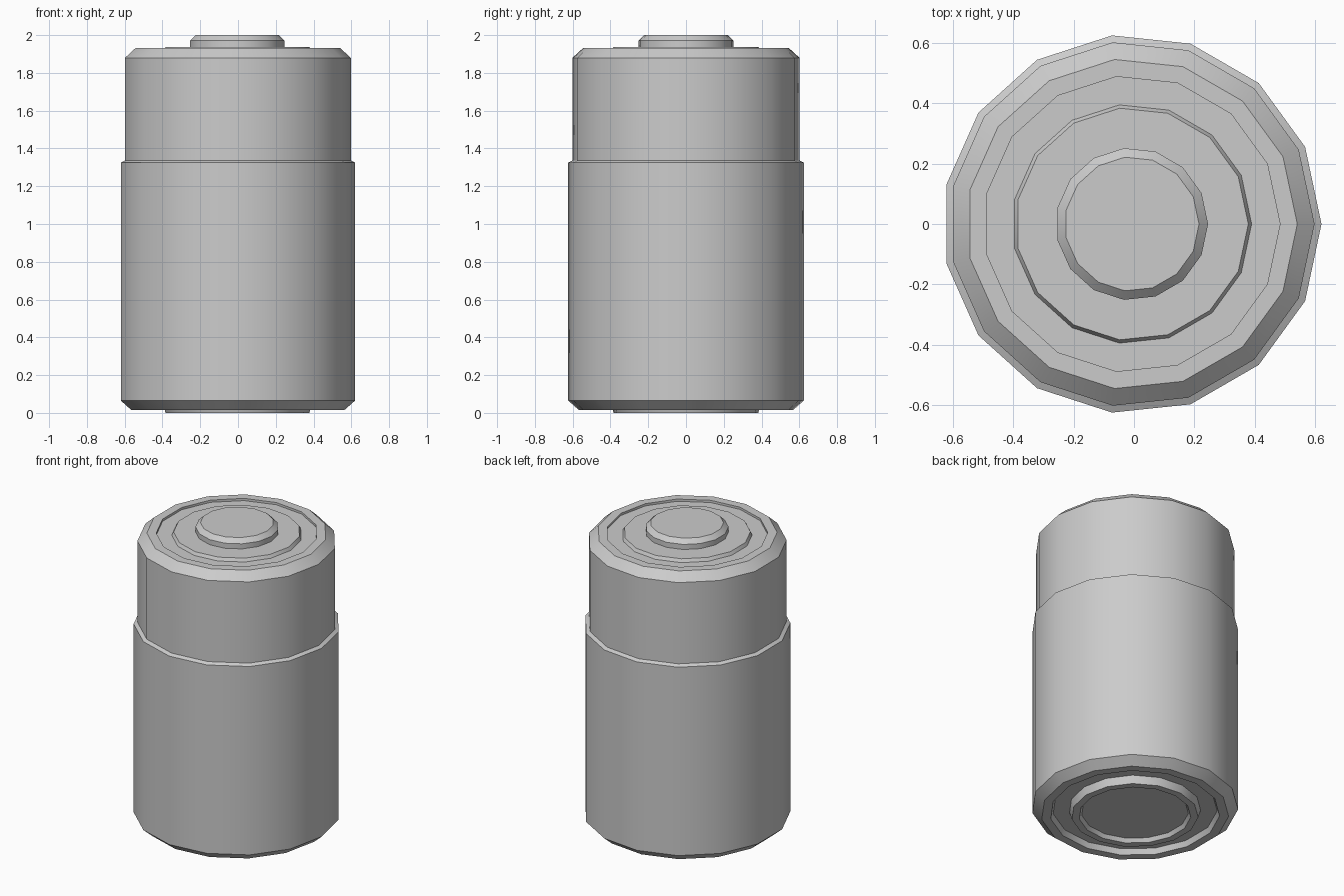
import bpy, bmesh, math

if "Cube" in bpy.data.objects:
    bpy.data.objects.remove(bpy.data.objects["Cube"])

SIDES = 15
AXIS_X = -0.007  # odd side count: shift so the bounds are centred


def lathe(name, profile):
    """Revolve (radius, z) points and cap both ends."""
    bm = bmesh.new()
    rings = []
    for r, z in profile:
        rings.append([bm.verts.new((AXIS_X + r * math.cos(2 * math.pi * i / SIDES),
                                    r * math.sin(2 * math.pi * i / SIDES), z))
                      for i in range(SIDES)])
    for a, b in zip(rings, rings[1:]):
        for i in range(SIDES):
            j = (i + 1) % SIDES
            bm.faces.new((a[i], a[j], b[j], b[i]))
    bm.faces.new(list(reversed(rings[0])))
    bm.faces.new(rings[-1])
    bmesh.ops.recalc_face_normals(bm, faces=bm.faces)
    mesh = bpy.data.meshes.new(name)
    bm.to_mesh(mesh)
    bm.free()
    ob = bpy.data.objects.new(name, mesh)
    bpy.context.collection.objects.link(ob)
    bpy.ops.object.select_all(action='DESELECT')
    ob.select_set(True)
    bpy.context.view_layer.objects.active = ob
    bpy.ops.object.shade_smooth_by_angle(angle=math.radians(30))
    return ob


# Base contact, lower sleeve, upper case and top terminal in one closed shell
lathe("battery_body", [
    (0.325, 0.025), (0.34, 0.0), (0.385, 0.0),      # base contact ring
    (0.40, 0.05), (0.50, 0.05), (0.515, 0.015),     # base groove
    (0.57, 0.015), (0.627, 0.065),                  # bottom chamfer
    (0.627, 1.325), (0.604, 1.337),                 # sleeve step
    (0.604, 1.88), (0.547, 1.932),                  # top chamfer
    (0.545, 1.932), (0.49, 1.932), (0.49, 1.917),   # rim and top groove
    (0.396, 1.917), (0.385, 1.938),                 # terminal plate
    (0.252, 1.938), (0.252, 1.972), (0.222, 2.0),   # terminal button
])
